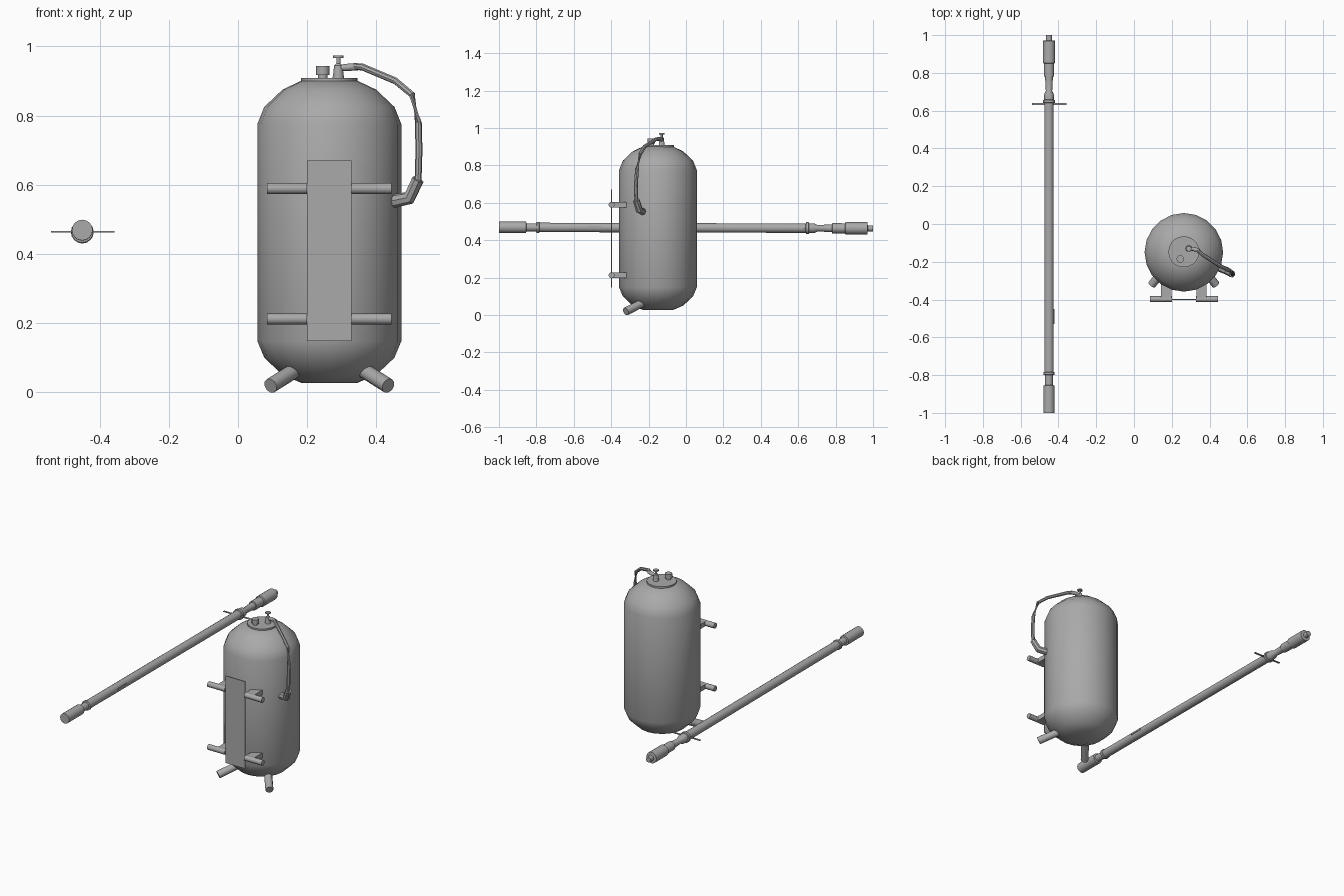
import bpy, bmesh, math
from mathutils import Vector

if "Cube" in bpy.data.objects:
    bpy.data.objects.remove(bpy.data.objects["Cube"], do_unlink=True)

GREY = (0.4, 0.4, 0.4, 1)
metal = bpy.data.materials.new("grey_metal")
metal.use_nodes = True
metal.diffuse_color = GREY
metal.node_tree.nodes["Principled BSDF"].inputs["Base Color"].default_value = GREY


def finish(bm, name, smooth=40):
    bmesh.ops.recalc_face_normals(bm, faces=bm.faces)
    mesh = bpy.data.meshes.new(name)
    bm.to_mesh(mesh)
    bm.free()
    obj = bpy.data.objects.new(name, mesh)
    bpy.context.collection.objects.link(obj)
    mesh.materials.append(metal)
    bpy.ops.object.select_all(action="DESELECT")
    obj.select_set(True)
    bpy.context.view_layer.objects.active = obj
    if smooth:
        bpy.ops.object.shade_smooth_by_angle(angle=math.radians(smooth))
    return obj


def sweep(name, points, radii, sides=12, smooth=40):
    """Capped tube through points, with a radius at each one."""
    bm = bmesh.new()
    pts = [Vector(p) for p in points]
    rings = []
    for i, p in enumerate(pts):
        axis = (pts[min(i + 1, len(pts) - 1)] - pts[max(i - 1, 0)]).normalized()
        guide = Vector((0, 0, 1)) if abs(axis.z) < 0.9 else Vector((0, 1, 0))
        u = axis.cross(guide).normalized()
        v = axis.cross(u)
        turns = [2 * math.pi * k / sides for k in range(sides)]
        rings.append([bm.verts.new(p + radii[i] * (u * math.cos(a) + v * math.sin(a)))
                      for a in turns])
    for a, b in zip(rings, rings[1:]):
        for k in range(sides):
            n = (k + 1) % sides
            bm.faces.new((a[k], a[n], b[n], b[k]))
    bm.faces.new(rings[0])
    bm.faces.new(rings[-1])
    return finish(bm, name, smooth)


def turned(name, x, y, profile, sides=16):
    """Upright lathe part from (radius, height) pairs."""
    return sweep(name, [(x, y, z) for r, z in profile], [r for r, z in profile], sides)


def box(name, low, high):
    bm = bmesh.new()
    bmesh.ops.create_cube(bm, size=1)
    for v in bm.verts:
        v.co = [(a + b) / 2 + c * (b - a) for a, b, c in zip(low, high, v.co)]
    return finish(bm, name, 0)


# Tank with domed ends
TX, TY = 0.264, -0.15
turned("tank", TX, TY, [(0.08, 0.027), (0.135, 0.05), (0.188, 0.1), (0.208, 0.148),
                        (0.208, 0.775), (0.188, 0.825), (0.135, 0.875), (0.082, 0.9)], 20)
turned("top_plate", TX, TY + 0.003, [(0.082, 0.895), (0.082, 0.909)], 20)

# Filler cap and valve
turned("filler_cap", 0.245, -0.185, [(0.014, 0.9), (0.014, 0.917), (0.02, 0.917), (0.02, 0.943)], 12)
turned("valve", 0.29, -0.13, [(0.018, 0.9), (0.015, 0.92), (0.012, 0.945), (0.006, 0.95), (0.006, 0.967)], 10)
turned("valve_knob", 0.29, -0.13, [(0.015, 0.966), (0.015, 0.973)], 10)
sweep("valve_outlet", [(0.29, -0.13, 0.938), (0.315, -0.132, 0.939), (0.345, -0.142, 0.941)],
      [0.008, 0.011, 0.011], 10)

# Hose and its elbow
sweep("hose", [(0.335, -0.138, 0.942), (0.36, -0.16, 0.94), (0.455, -0.222, 0.9),
               (0.503, -0.245, 0.86), (0.521, -0.262, 0.78), (0.523, -0.268, 0.7),
               (0.52, -0.266, 0.6)], [0.01] * 7, 8)
sweep("hose_elbow", [(0.52, -0.266, 0.615), (0.495, -0.25, 0.562), (0.435, -0.225, 0.55)],
      [0.018, 0.02, 0.02], 8)

# Back plate with four handle stubs, and two feet
box("back_plate", (0.2, -0.402, 0.148), (0.328, -0.396, 0.67))
for side, label in ((-1, "right"), (1, "left")):
    for z, level in ((0.212, "lower"), (0.589, "upper")):
        sweep(f"{level}_{label}_bar", [(TX + side * 0.064, -0.398, z), (TX + side * 0.18, -0.398, z)],
              [0.016, 0.016], 12)
        inner, outer = sorted((TX + side * 0.066, TX + side * 0.121))
        box(f"{level}_{label}_bracket", (inner, -0.397, z - 0.014), (outer, -0.28, z + 0.014))
    sweep(f"{label}_foot", [(TX + side * 0.1, -0.235, 0.063), (TX + side * 0.17, -0.322, 0.019)],
          [0.022, 0.022], 10)

# Spray lance: (radius, position along y)
LX = -0.45
lance = [(0.03, -1), (0.03, -0.855), (0.021, -0.853), (0.021, -0.8), (0.029, -0.798),
         (0.029, -0.785), (0.025, -0.783), (0.025, 0.64), (0.032, 0.642), (0.032, 0.656),
         (0.026, 0.658), (0.026, 0.685), (0.017, 0.705), (0.021, 0.78), (0.027, 0.782),
         (0.027, 0.85), (0.033, 0.853), (0.033, 0.97), (0.016, 0.972), (0.016, 1)]
sweep("lance", [(LX, y, 0.466 - 0.003 * y) for r, y in lance], [r for r, y in lance], 16)
box("lance_crossbar", (-0.54, 0.63, 0.462), (-0.357, 0.641, 0.466))
box("lance_lever", (LX, -0.53, 0.467), (LX + 0.028, -0.45, 0.477))
